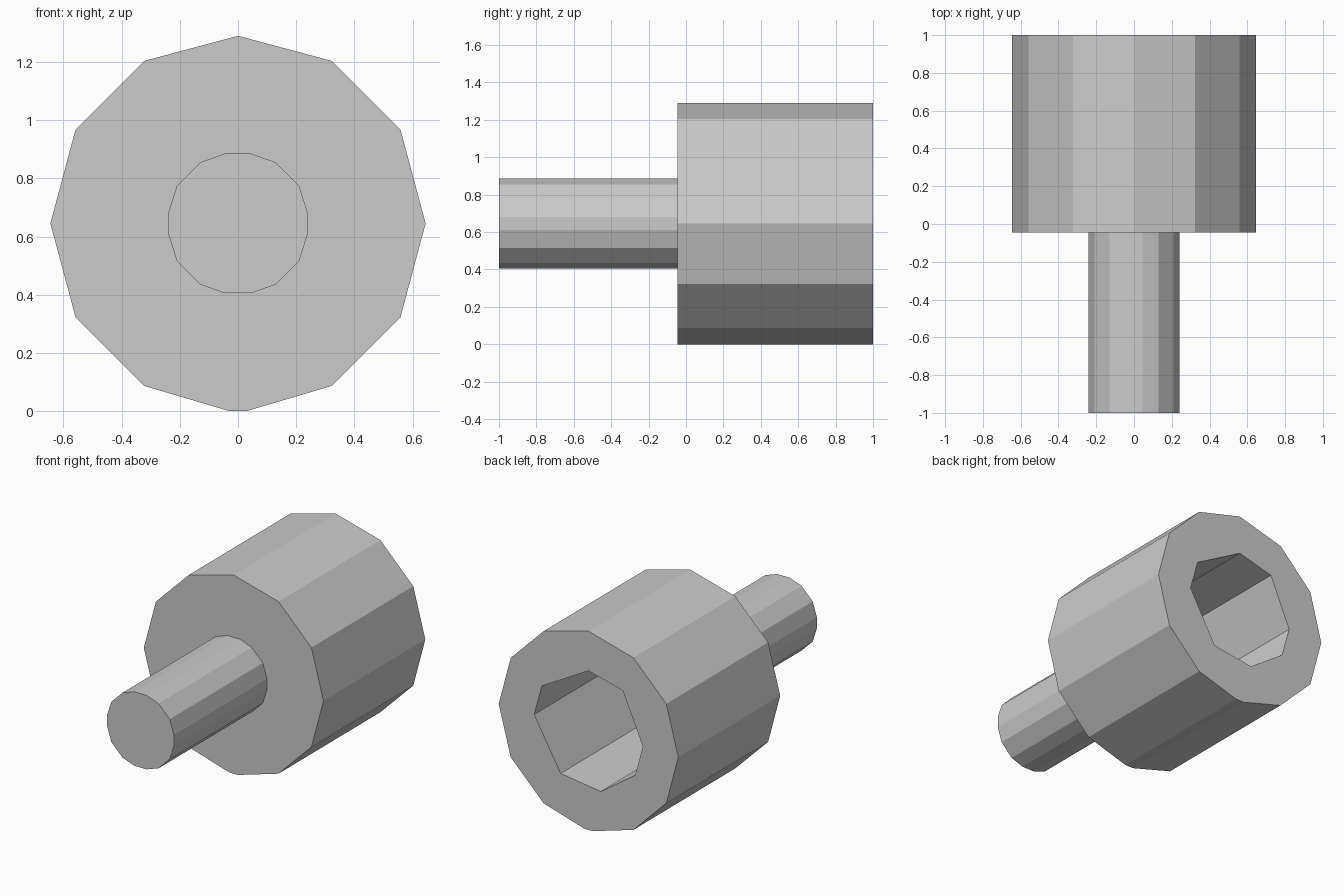
import bpy, bmesh, math

if "Cube" in bpy.data.objects:
    bpy.data.objects.remove(bpy.data.objects["Cube"])

CZ = 0.645  # height of the common axis


def ring(bm, points, y):
    return [bm.verts.new((x, y, CZ + z)) for x, z in points]


def edges_of(bm, loop):
    n = len(loop)
    return [bm.edges.get((loop[i], loop[(i + 1) % n])) for i in range(n)]


def walls(bm, a, b):
    n = len(a)
    for i in range(n):
        j = (i + 1) % n
        bm.faces.new((a[i], a[j], b[j], b[i]))


def finish(bm, name):
    bmesh.ops.recalc_face_normals(bm, faces=bm.faces[:])
    mesh = bpy.data.meshes.new(name)
    bm.to_mesh(mesh)
    bm.free()
    obj = bpy.data.objects.new(name, mesh)
    bpy.context.collection.objects.link(obj)
    return obj


# Faceted socket head: twelve sides with a small flat underneath
outer = [(CZ * math.cos(math.radians(a)), CZ * math.sin(math.radians(a)))
         for a in range(-60, 270, 30)]
outer += [(-0.03, -CZ), (0.03, -CZ)]
# Uneven low-poly bore seen from the back
bore = [(0.39, 0), (0.335, 0.2), (0, 0.388), (-0.246, 0.325),
        (-0.39, 0), (-0.335, -0.2), (-0.088, -0.372), (0.2, -0.332)]

bm = bmesh.new()
front, back = ring(bm, outer, -0.045), ring(bm, outer, 1.0)
floor, rim = ring(bm, bore, 0.02), ring(bm, bore, 1.0)
walls(bm, front, back)
walls(bm, floor, rim)
bm.faces.new(front)
bm.faces.new(floor)
bmesh.ops.triangle_fill(bm, use_beauty=True,
                        edges=edges_of(bm, back) + edges_of(bm, rim))
finish(bm, "socket_head")

# Drive shaft: one quarter profile mirrored around the axis
quarter = [(0.24, 0.035), (0.21, 0.13), (0.13, 0.21), (0.045, 0.24)]
half = quarter + [(-x, z) for x, z in reversed(quarter)]
profile = half + [(-x, -z) for x, z in half]

bm = bmesh.new()
tip, root = ring(bm, profile, -1.0), ring(bm, profile, -0.045)
walls(bm, tip, root)
bm.faces.new(tip)
bm.faces.new(root)
finish(bm, "drive_shaft")
